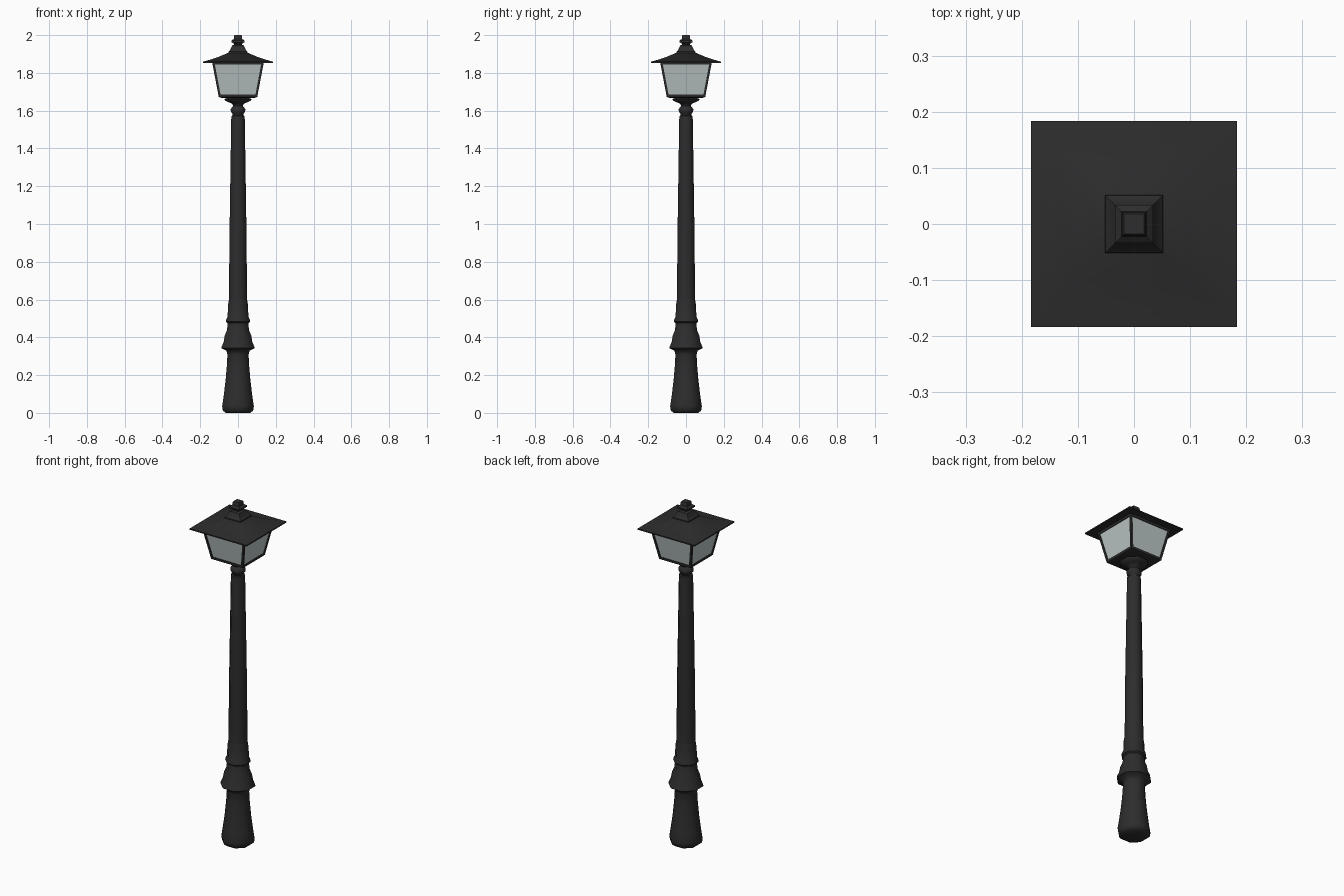
import bpy, bmesh, math
from mathutils import Vector

if "Cube" in bpy.data.objects:
    bpy.data.objects.remove(bpy.data.objects["Cube"])


def material(name, rgb):
    m = bpy.data.materials.new(name)
    m.diffuse_color = (*rgb, 1)
    m.use_nodes = True
    m.node_tree.nodes["Principled BSDF"].inputs["Base Color"].default_value = m.diffuse_color
    return m


IRON = material("black iron", (0.026, 0.026, 0.026))
GLASS = material("pale glass", (0.50, 0.57, 0.565))


def finish(name, bm, mat, angle):
    bmesh.ops.recalc_face_normals(bm, faces=bm.faces)
    me = bpy.data.meshes.new(name)
    bm.to_mesh(me)
    bm.free()
    me.materials.append(mat)
    me.shade_smooth()
    me.set_sharp_from_angle(angle=math.radians(angle))
    ob = bpy.data.objects.new(name, me)
    bpy.context.collection.objects.link(ob)
    return ob


def stack(name, profile, sides, mat=IRON, angle=50):
    """Closed n-sided solid from (half width across flats, z) pairs."""
    bm = bmesh.new()
    rings = []
    for w, z in profile:
        r = w / math.cos(math.pi / sides)
        rings.append([bm.verts.new((r * math.cos(math.tau * (i + .5) / sides),
                                    r * math.sin(math.tau * (i + .5) / sides), z))
                      for i in range(sides)])
    for a, b in zip(rings, rings[1:]):
        for i in range(sides):
            j = (i + 1) % sides
            bm.faces.new((a[i], a[j], b[j], b[i]))
    bm.faces.new(rings[0][::-1])
    bm.faces.new(rings[-1])
    return finish(name, bm, mat, angle)


# Octagonal cast base with flared foot and collars
stack("base", [(.065, 0), (.08, .012), (.084, .035), (.077, .08), (.066, .17),
               (.059, .25), (.056, .31), (.062, .33), (.088, .343), (.086, .352),
               (.076, .375), (.07, .41), (.058, .44), (.055, .475), (.064, .483),
               (.063, .492), (.055, .51), (.053, .57), (.048, .6)], 8)

# Tapered shaft
stack("shaft", [(.048, .59), (.045, .95), (.036, 1.55), (.035, 1.572), (.027, 1.575)], 8)

# Neck ring and bowl under the lantern
stack("neck", [(.027, 1.57), (.03, 1.585), (.038, 1.595), (.039, 1.607), (.032, 1.618),
               (.026, 1.625), (.03, 1.636), (.05, 1.645), (.07, 1.655), (.073, 1.662),
               (.045, 1.67), (.045, 1.68)], 8)

# Lantern floor, glass and top rail
B, T, Z0, Z1 = .102, .135, 1.678, 1.852
stack("lantern_floor", [(.09, 1.668), (.102, 1.673), (.104, 1.686)], 4, angle=30)
stack("glass", [(B - .004, 1.68), (T - .004, Z1)], 4, GLASS, 30)
stack("top_rail", [(T - .001, 1.845), (T + .002, 1.86)], 4, angle=30)

# Corner bars
bm = bmesh.new()
for sx in (-1, 1):
    for sy in (-1, 1):
        vs = [bm.verts.new(Vector((sx * (w - .005) + dx, sy * (w - .005) + dy, z)))
              for w, z in ((B, Z0), (T, Z1))
              for dx in (-.006, .006) for dy in (-.006, .006)]
        bmesh.ops.convex_hull(bm, input=vs)
finish("corner_bars", bm, IRON, 30)

# Roof with flared eaves
stack("roof", [(.13, 1.857), (.184, 1.853), (.184, 1.86), (.15, 1.869), (.10, 1.886),
               (.05, 1.907)], 4, angle=40)

# Stepped square finial
stack("finial", [(.052, 1.9), (.051, 1.912), (.043, 1.92), (.036, 1.935), (.031, 1.945),
                 (.019, 1.95), (.022, 1.955), (.034, 1.962), (.034, 1.971),
                 (.022, 1.98), (.021, 1.995), (.018, 2.0)], 4, angle=40)
